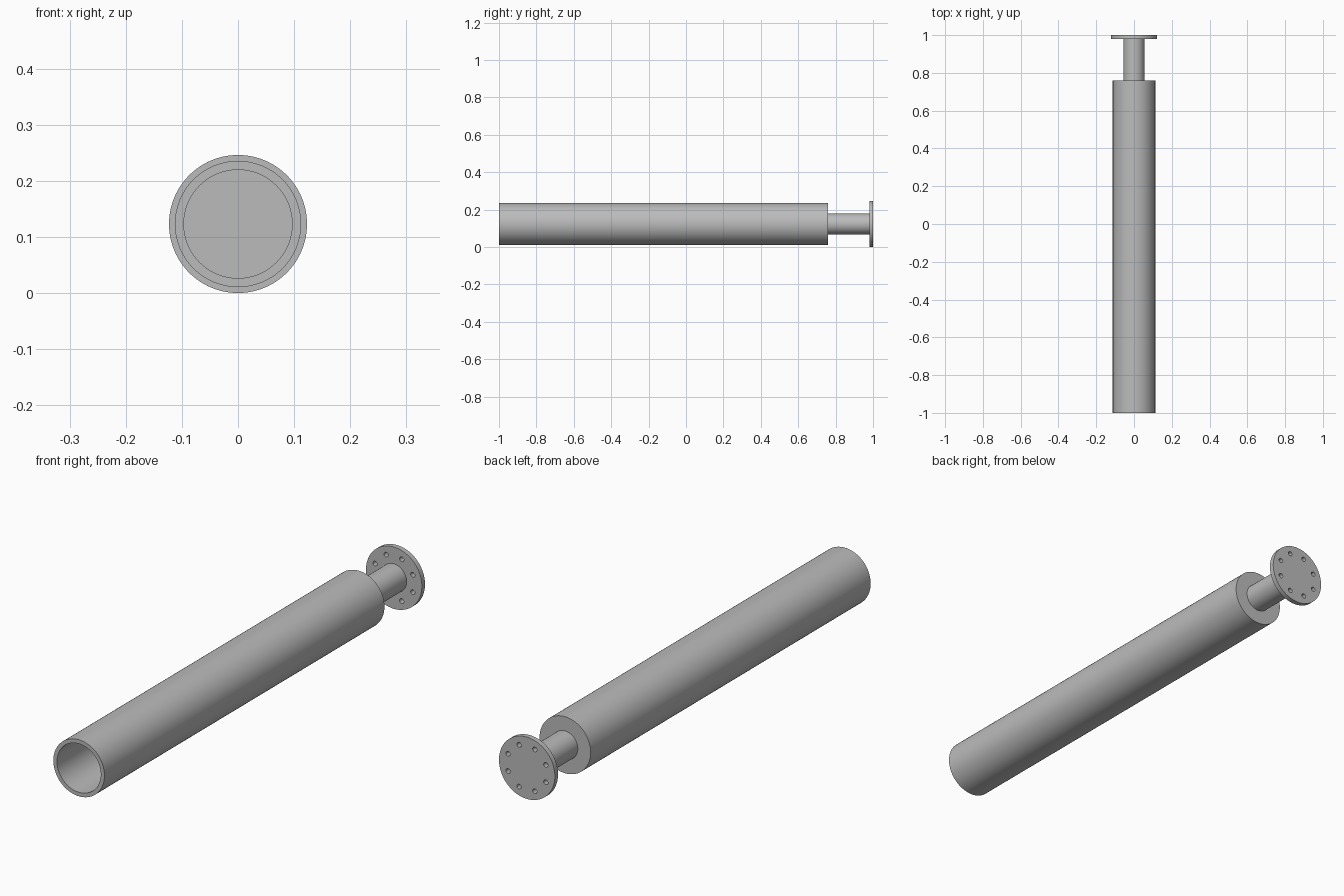
import bpy, bmesh, math
from mathutils import Matrix, Vector

if "Cube" in bpy.data.objects:
    bpy.data.objects.remove(bpy.data.objects["Cube"], do_unlink=True)

AXIS_Z = 0.123          # height of the long axis
FLANGE_R = 0.123
BARREL_R = 0.1125
BORE_R = 0.0965
ROD_R = 0.056
SHOULDER_Y = 0.76       # closed end of the barrel
FLANGE_Y = 0.98

steel = bpy.data.materials.new("grey steel")
steel.use_nodes = True
grey = (0.5, 0.5, 0.5, 1)
steel.diffuse_color = grey
steel.node_tree.nodes["Principled BSDF"].inputs["Base Color"].default_value = grey


def add_object(name, bm):
    bmesh.ops.recalc_face_normals(bm, faces=bm.faces)
    mesh = bpy.data.meshes.new(name)
    bm.to_mesh(mesh)
    bm.free()
    mesh.materials.append(steel)
    obj = bpy.data.objects.new(name, mesh)
    bpy.context.collection.objects.link(obj)
    return obj


def smooth(obj):
    bpy.ops.object.select_all(action="DESELECT")
    obj.select_set(True)
    bpy.context.view_layer.objects.active = obj
    bpy.ops.object.shade_smooth_by_angle(angle=math.radians(30))


def revolve(name, profile, steps=96):
    """Spin (radius, y) points around the long axis."""
    bm = bmesh.new()
    verts = [bm.verts.new((r, y, AXIS_Z)) for r, y in profile]
    edges = [bm.edges.new(pair) for pair in zip(verts, verts[1:])]
    bmesh.ops.spin(bm, geom=verts + edges, cent=(0, 0, AXIS_Z), axis=(0, 1, 0),
                   angle=math.tau, steps=steps, use_merge=True)
    bmesh.ops.remove_doubles(bm, verts=bm.verts, dist=1e-5)
    return add_object(name, bm)


def add_cylinder(bm, x, z, radius, y0, y1, segments):
    place = Matrix.Translation(Vector((x, (y0 + y1) / 2, z))) @ Matrix.Rotation(math.pi / 2, 4, "X")
    bmesh.ops.create_cone(bm, cap_ends=True, segments=segments, radius1=radius,
                          radius2=radius, depth=y1 - y0, matrix=place)


# Hollow barrel, open at the front and closed at the back
barrel = revolve("barrel", [(0, SHOULDER_Y), (BARREL_R, SHOULDER_Y), (BARREL_R, -1),
                            (BORE_R, -1), (BORE_R, 0.74), (0, 0.74)])
smooth(barrel)

# Rod between barrel and flange
bm = bmesh.new()
add_cylinder(bm, 0, AXIS_Z, ROD_R, SHOULDER_Y - 0.005, FLANGE_Y + 0.005, 64)
smooth(add_object("rod", bm))

# Mounting flange
bm = bmesh.new()
add_cylinder(bm, 0, AXIS_Z, FLANGE_R, FLANGE_Y, 1, 96)
flange = add_object("flange", bm)

# Ring of eight bolt holes drilled through the flange
bm = bmesh.new()
for i in range(8):
    a = math.tau * (i + 0.5) / 8
    add_cylinder(bm, 0.09 * math.cos(a), AXIS_Z + 0.09 * math.sin(a), 0.0095,
                 FLANGE_Y - 0.02, 1.02, 24)
drill = add_object("bolt_hole_cutter", bm)
drill.hide_render = True
cut = flange.modifiers.new("bolt holes", "BOOLEAN")
cut.operation = "DIFFERENCE"
cut.solver = "EXACT"
cut.object = drill
bpy.context.view_layer.objects.active = flange
bpy.ops.object.modifier_apply(modifier=cut.name)
bpy.data.objects.remove(drill, do_unlink=True)
smooth(flange)
